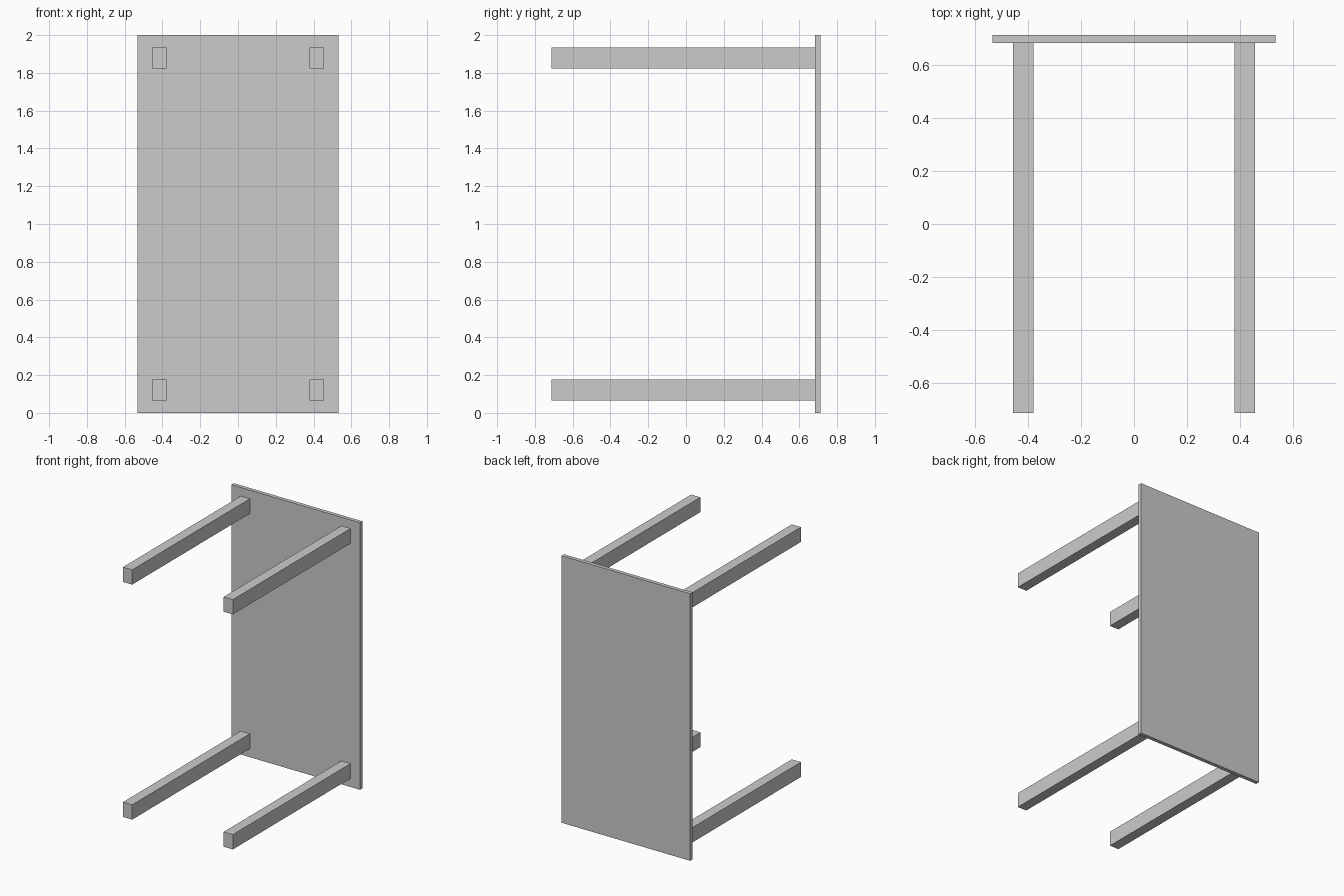
import bpy

if "Cube" in bpy.data.objects:
    bpy.data.objects.remove(bpy.data.objects["Cube"])


def box(name, lo, hi):
    """Axis-aligned box between two corners."""
    centre = [(a + b) / 2 for a, b in zip(lo, hi)]
    bpy.ops.mesh.primitive_cube_add(size=1, location=centre)
    obj = bpy.context.object
    obj.name = name
    obj.scale = [b - a for a, b in zip(lo, hi)]
    bpy.ops.object.transform_apply(location=False, rotation=False, scale=True)
    return obj


HALF_W, HALF_D, HEIGHT = 0.533, 0.711, 2.0
PANEL_FRONT = 0.682

# Table top, standing upright on its short edge at the back
box("table_top", (-HALF_W, PANEL_FRONT, 0), (HALF_W, HALF_D, HEIGHT))

# Four legs reaching forward from the top's corners
LEG_X, LEG_Z = 0.417, 0.88
LEG_W, LEG_H = 0.076, 0.111
for side, sx in (("left", -1), ("right", 1)):
    for level, sz in (("lower", -1), ("upper", 1)):
        x, z = sx * LEG_X, HEIGHT / 2 + sz * LEG_Z
        box(f"{level}_{side}_leg",
            (x - LEG_W / 2, -HALF_D, z - LEG_H / 2),
            (x + LEG_W / 2, PANEL_FRONT, z + LEG_H / 2))
